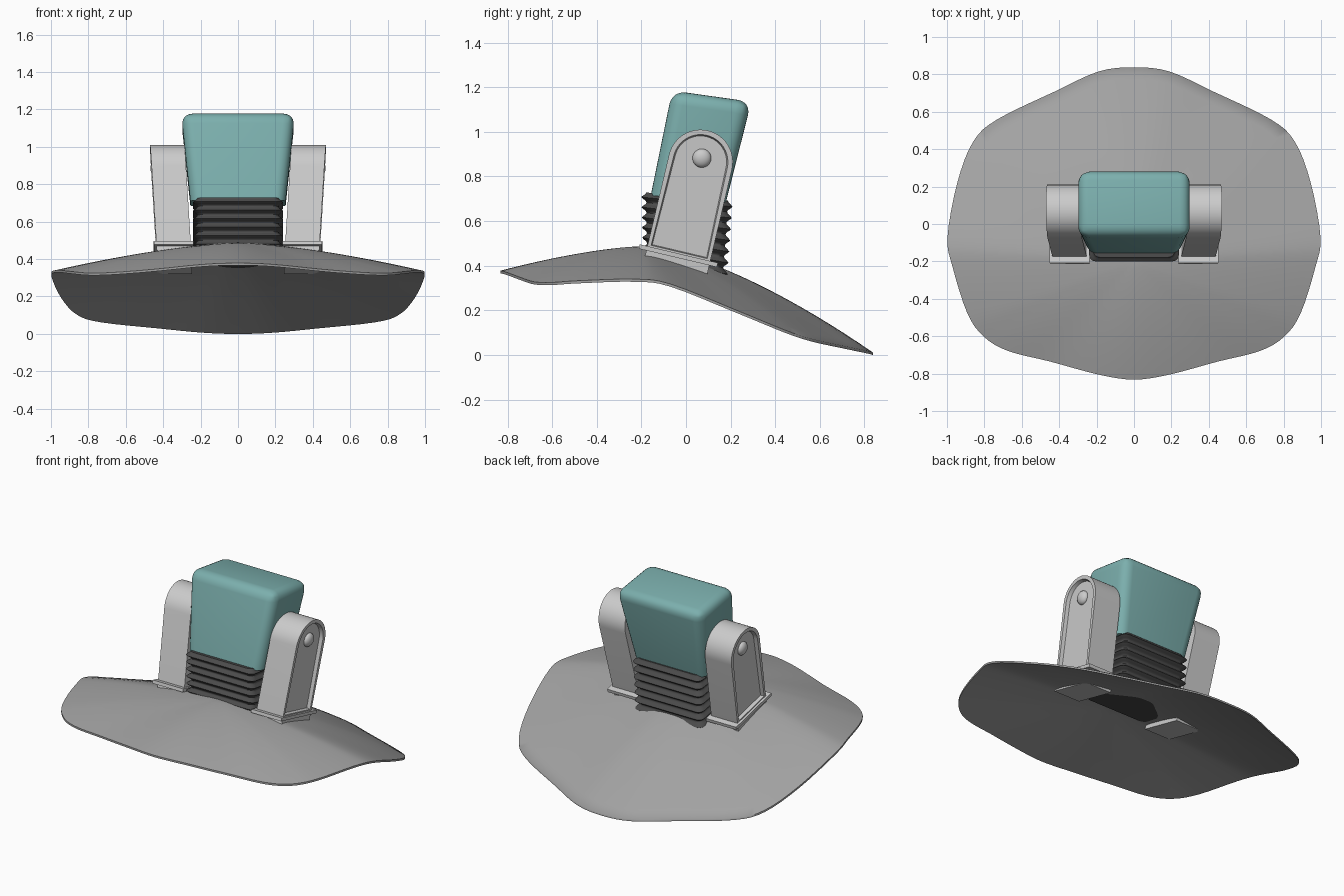
import bpy, bmesh, math
from mathutils import Vector, Matrix

if "Cube" in bpy.data.objects:
    bpy.data.objects.remove(bpy.data.objects["Cube"])


def finish(bm, name, color=None, angle=35, mirror=False):
    bmesh.ops.recalc_face_normals(bm, faces=bm.faces)
    me = bpy.data.meshes.new(name)
    bm.to_mesh(me)
    bm.free()
    ob = bpy.data.objects.new(name, me)
    bpy.context.collection.objects.link(ob)
    if color:
        mat = bpy.data.materials.new(name + "_color")
        mat.diffuse_color = (*color, 1)
        mat.use_nodes = True
        mat.node_tree.nodes["Principled BSDF"].inputs["Base Color"].default_value = mat.diffuse_color
        me.materials.append(mat)
    if mirror:
        ob.modifiers.new("mirror", 'MIRROR')
    bpy.ops.object.select_all(action='DESELECT')
    ob.select_set(True)
    bpy.context.view_layer.objects.active = ob
    bpy.ops.object.shade_smooth_by_angle(angle=math.radians(angle))
    return ob


def bridge(bm, a, b):
    n = len(a)
    for i in range(n):
        bm.faces.new((a[i], a[(i + 1) % n], b[(i + 1) % n], b[i]))


# Foot pad: curved shell swept from a peak to a wavy rim
half_rim = [(0, .838, .003), (.19, .815, .01), (.42, .71, .032), (.73, .56, .065),
            (.86, .44, .105), (.945, .22, .195), (.997, -.07, .31), (.97, -.23, .332),
            (.89, -.48, .325), (.80, -.605, .317), (.67, -.68, .32), (.45, -.735, .337),
            (.19, -.805, .363), (0, -.832, .37)]
ctrl = [Vector(p) for p in half_rim]
ctrl += [Vector((-p[0], p[1], p[2])) for p in half_rim[-2:0:-1]]
rim = []
for i in range(len(ctrl)):
    p0, p1, p2, p3 = (ctrl[(i + k) % len(ctrl)] for k in (-1, 0, 1, 2))
    for j in range(4):
        t = j / 4
        rim.append(.5 * (2 * p1 + (p2 - p0) * t + (2 * p0 - 5 * p1 + 4 * p2 - p3) * t * t
                         + (3 * p1 - p0 - 3 * p2 + p3) * t ** 3))
peak = Vector((0, -.2, .487))


def pad_point(p, r, under):
    q = peak.lerp(p, r)
    q.z = p.z + .008 + (peak.z - p.z - .008) * (1 - r ** 1.5)
    if under:
        q.z -= .012 + .05 * (1 - r ** 2)
    return q


bm = bmesh.new()
steps = 16
loops = [[bm.verts.new(pad_point(p, i / steps, False)) for p in rim] for i in range(1, steps + 1)]
loops += [[bm.verts.new(pad_point(p, i / steps, True)) for p in rim] for i in range(steps, 0, -1)]
for a, b in zip(loops, loops[1:]):
    bridge(bm, a, b)
for loop, under in ((loops[0], False), (loops[-1], True)):
    c = bm.verts.new(pad_point(rim[0], 0, under))
    for i in range(len(loop)):
        bm.faces.new((c, loop[i], loop[(i + 1) % len(loop)]))
finish(bm, "foot_pad", (.36, .36, .36), 60)

# Bellows: stack of rounded rectangles with a wavy outline
bm = bmesh.new()


def rounded_rect(hx, hy, rad, seg=5):
    pts = []
    for k, (sx, sy) in enumerate(((1, 1), (-1, 1), (-1, -1), (1, -1))):
        for s in range(seg + 1):
            a = math.pi / 2 * (k + s / seg)
            pts.append((sx * (hx - rad) + rad * math.cos(a), sy * (hy - rad) + rad * math.sin(a)))
    return pts


folds, sub = 7, 8
rings = []
for i in range(folds * sub + 1):
    u = i / (folds * sub)
    off = -.022 * abs(math.cos(math.pi * folds * u)) ** 1.5
    slope = -.2 + .1 * u
    ring = []
    for x, y in rounded_rect(.24 + off, .19 + .015 * u + off, .035):
        ring.append(bm.verts.new((x, y - .005 + .01 * u, .375 + .335 * u + slope * y)))
    rings.append(ring)
for a, b in zip(rings, rings[1:]):
    bridge(bm, a, b)
bm.faces.new(rings[0])
bm.faces.new(rings[-1])
finish(bm, "ankle_bellows", (.07, .07, .07), 50)

# Ankle block: tapered box with rounded sides and top
bm = bmesh.new()
bot = [bm.verts.new(v) for v in ((-.255, -.158, .715), (.255, -.158, .715),
                                 (.255, .178, .68), (-.255, .178, .68))]
top = [bm.verts.new(v) for v in ((-.304, -.062, 1.185), (.304, -.062, 1.185),
                                 (.304, .293, 1.135), (-.304, .293, 1.135))]
bridge(bm, bot, top)
bm.faces.new(bot)
bm.faces.new(top)
edges = [e for e in bm.edges if not all(v in bot for v in e.verts)]
bmesh.ops.bevel(bm, geom=edges, offset=.06, segments=6, profile=.5, affect='EDGES')
finish(bm, "ankle_block", (.2, .43, .42), 40)

# Shared tilted frame of the side brackets, leaning outward towards the top
shear = Matrix.Identity(4)
shear[0][2] = .06
frame = Matrix.Translation((.37, .065, .865)) @ Matrix.Rotation(math.radians(-13.3), 4, 'X') @ shear
W, R, FOOT = .092, .145, -.43

# Side brackets: arched slabs with a recessed outer panel
bm = bmesh.new()
prof = [(-R, FOOT), (R, FOOT)]
prof += [(R * math.cos(math.pi * i / 24), R * math.sin(math.pi * i / 24)) for i in range(25)]
inner = [bm.verts.new((-W, y, z)) for y, z in prof]
outer = [bm.verts.new((W, y, z)) for y, z in prof]
bridge(bm, inner, outer)
bm.faces.new(inner[::-1])
panel = bm.faces.new(outer)
bmesh.ops.recalc_face_normals(bm, faces=bm.faces)
bmesh.ops.inset_region(bm, faces=[panel], thickness=.022)
bmesh.ops.inset_region(bm, faces=[panel], thickness=.006, depth=-.022)
bm.transform(frame)
finish(bm, "side_brackets", mirror=True)


def box(bm, x0, x1, y0, y1, z0, z1):
    m = Matrix.Translation(((x0 + x1) / 2, (y0 + y1) / 2, (z0 + z1) / 2))
    bmesh.ops.create_cube(bm, size=1, matrix=m @ Matrix.Diagonal((x1 - x0, y1 - y0, z1 - z0, 1)))


# Bracket feet: thin flange plus a plug going through the pad
bm = bmesh.new()
box(bm, -W - .014, W + .014, -R - .035, R + .035, FOOT - .012, FOOT + .008)
box(bm, -W, W, -R, R, FOOT - .095, FOOT)
bm.transform(frame)
finish(bm, "bracket_feet", mirror=True)

# Pivot rivets: domes inside the recessed panels
bm = bmesh.new()
bmesh.ops.create_uvsphere(bm, u_segments=24, v_segments=12, radius=.042)
bm.transform(frame @ Matrix.Translation((W - .022, .002, .018)) @ Matrix.Diagonal((.65, 1, 1, 1)))
finish(bm, "pivot_rivets", mirror=True)
